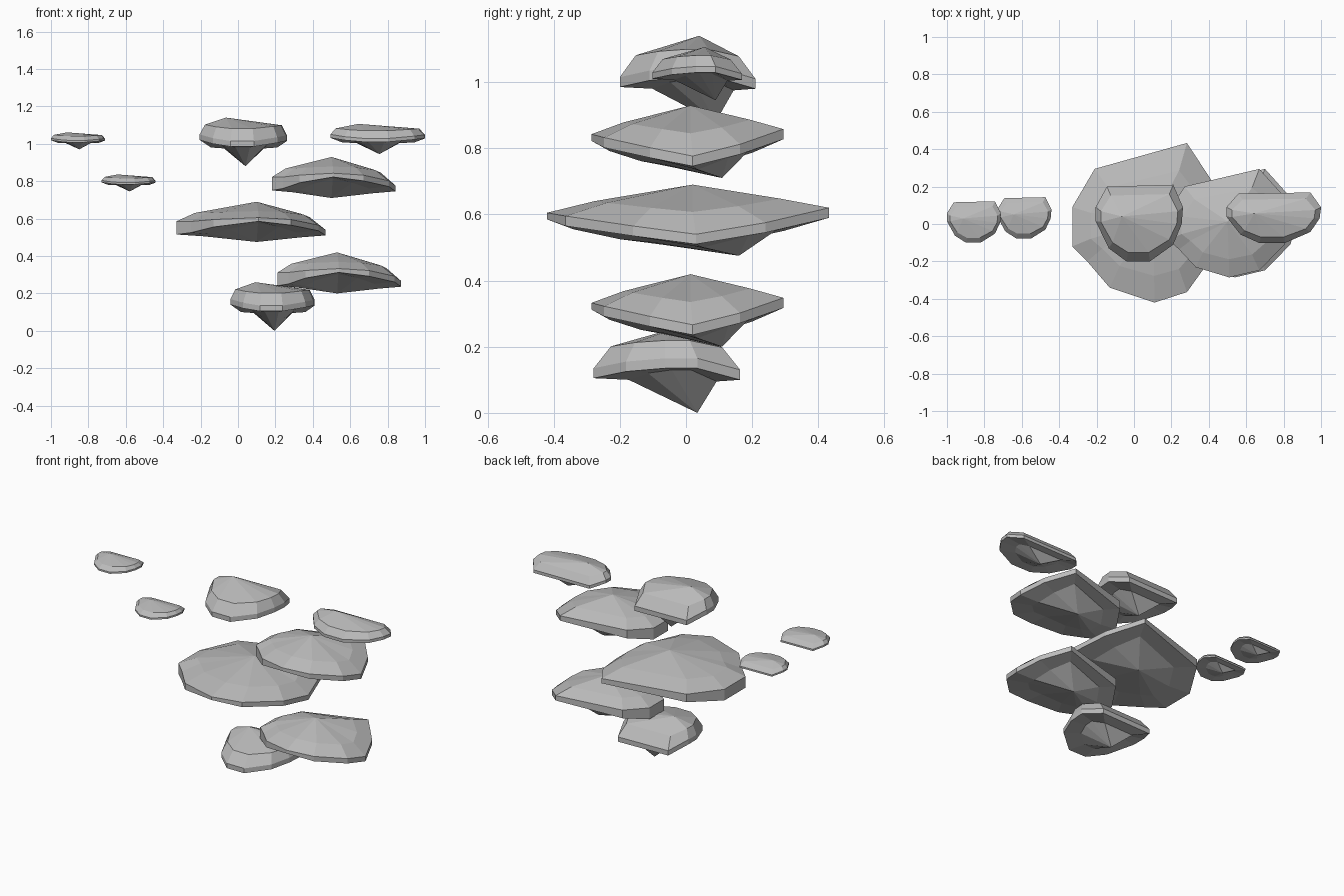
import bpy
import bmesh

# Remove the default object
default = bpy.data.objects.get("Cube")
if default:
    bpy.data.objects.remove(default, do_unlink=True)

# One grey stone material
stone = bpy.data.materials.new("grey_stone")
stone.use_nodes = True
grey = (0.5, 0.5, 0.5, 1)
stone.diffuse_color = grey
stone.node_tree.nodes["Principled BSDF"].inputs["Base Color"].default_value = grey

# Rim points: x, y, height of the rim top, rim thickness
PEBBLE = {
    "rim": [(-.235, .09, .17, .03), (-.235, .015, .17, .03), (-.165, -.13, .15, .03),
            (-.07, -.2, .135, .03), (.055, -.2, .135, .03), (.18, -.11, .155, .03),
            (.225, 0, .165, .03), (.232, .09, .165, .03), (.18, .21, .13, .03),
            (-.175, .2, .13, .03)],
    "peak": (-.095, .04, .26),
    "tip": (.01, .09, 0),
    "shoulder": (.88, .76, .6, .12),   # x ratio, y ratio, slope, lift
    "belly": (.6, .005),               # ratio, drop below the rim
}
SLAB = {
    "rim": [(-.43, .09, .11, .07), (-.43, -.12, .11, .07), (-.35, -.2, .11, .06),
            (-.23, -.34, .12, .04), (.01, -.42, .13, .02), (.183, -.364, .12, .03),
            (.33, -.16, .09, .03), (.368, .03, .065, .03), (.31, .24, .1, .03),
            (.183, .433, .145, .03), (-.31, .295, .125, .05)],
    "peak": (0, .02, .215),
    "tip": (0, .16, 0),
    "shoulder": (.77, .66, .5, .1),
    "belly": (.65, .01),
}


def build_rock(name, shape, place, left, right, depth, height):
    """Faceted floating rock made of a dome, a thin rim and a pointed underside."""
    bm = bmesh.new()

    def vert(x, y, z):
        return bm.verts.new((place[0] + x * (left if x < 0 else right),
                             place[1] + y * depth, place[2] + z * height))

    sx, sy, slope, lift = shape["shoulder"]
    ratio, drop = shape["belly"]
    rim = shape["rim"]
    rings = [
        [vert(x * sx, y * sy, z * slope + lift) for x, y, z, t in rim],
        [vert(x, y, z) for x, y, z, t in rim],
        [vert(x, y, z - t) for x, y, z, t in rim],
        [vert(x * ratio, y * ratio + shape["tip"][1] * .2, z - t - drop)
         for x, y, z, t in rim],
    ]
    peak, tip = vert(*shape["peak"]), vert(*shape["tip"])
    count = len(rim)
    for i in range(count):
        j = (i + 1) % count
        bm.faces.new((peak, rings[0][i], rings[0][j]))
        for upper, lower in zip(rings, rings[1:]):
            bm.faces.new((upper[i], lower[i], lower[j], upper[j]))
        bm.faces.new((rings[-1][i], tip, rings[-1][j]))
    bmesh.ops.recalc_face_normals(bm, faces=bm.faces)
    mesh = bpy.data.meshes.new(name)
    bm.to_mesh(mesh)
    bm.free()
    mesh.materials.append(stone)
    bpy.context.collection.objects.link(bpy.data.objects.new(name, mesh))


# Rocks: placement of the axis, then left, right, depth and height scale
build_rock("lowest_rock", PEBBLE, (.185, -.063, 0), .96, .97, 1.08, 1)
build_rock("lower_slab", SLAB, (.53, 0, .2), .74, .93, .68, 1.02)
build_rock("large_slab", SLAB, (.1, 0, .475), 1, 1, 1, 1)
build_rock("upper_slab", SLAB, (.5, 0, .71), .74, .93, .68, 1.02)
build_rock("top_rock", PEBBLE, (.03, 0, .88), 1, 1, 1, 1)
build_rock("outer_left_rock", PEBBLE, (.745, .03, .945), 1.07, 1.1, .66, .62)
build_rock("outer_right_rock", PEBBLE, (-.855, .008, .97), .62, .62, .54, .35)
build_rock("inner_right_rock", PEBBLE, (-.585, .03, .745), .62, .62, .54, .35)
